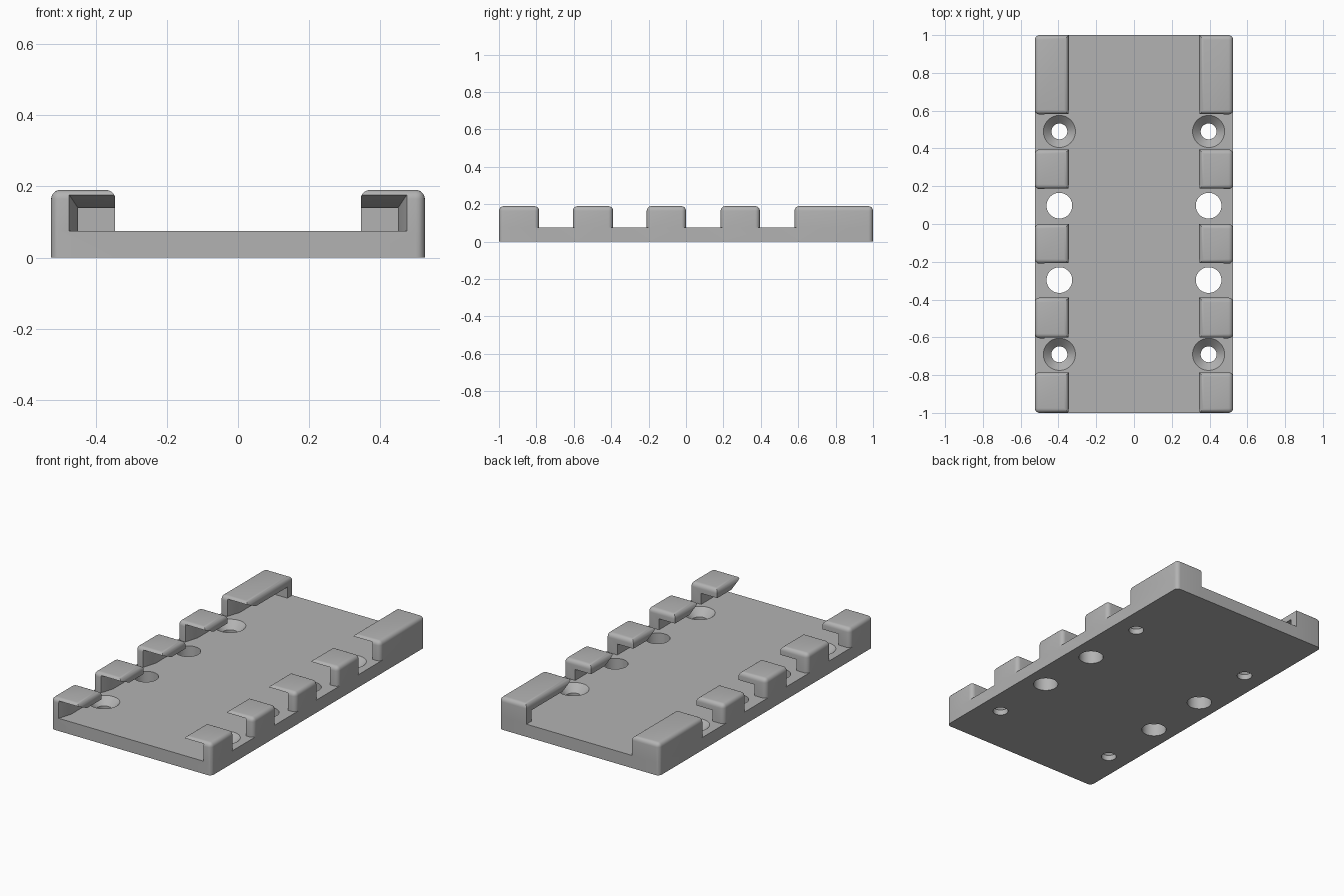
import bpy, bmesh, math

if "Cube" in bpy.data.objects:
    bpy.data.objects.remove(bpy.data.objects["Cube"])

W, FLOOR, TOP = 0.525, 0.075, 0.19      # half width, plate thickness, clip height
LIP = 0.345                             # inner edge of the clip lips
FILLET = 0.025
CLIPS = [(-1, -0.785), (-0.605, -0.39), (-0.21, 0.0), (0.185, 0.395), (0.58, 1)]

grey = bpy.data.materials.new("plastic grey")
grey.diffuse_color = (0.45, 0.45, 0.45, 1)
grey.use_nodes = True
grey.node_tree.nodes["Principled BSDF"].inputs["Base Color"].default_value = grey.diffuse_color


def to_object(name, bm):
    bmesh.ops.recalc_face_normals(bm, faces=bm.faces)
    mesh = bpy.data.meshes.new(name)
    bm.to_mesh(mesh)
    bm.free()
    ob = bpy.data.objects.new(name, mesh)
    bpy.context.collection.objects.link(ob)
    return ob


def box(name, x0, x1, y0, y1, z0, z1, keep_edge):
    """Box with rounded edges where keep_edge(midpoint, direction) holds."""
    bm = bmesh.new()
    bmesh.ops.create_cube(bm, size=1)
    for v in bm.verts:
        v.co = ((x0 + x1) / 2 + v.co.x * (x1 - x0),
                (y0 + y1) / 2 + v.co.y * (y1 - y0),
                (z0 + z1) / 2 + v.co.z * (z1 - z0))
    edges = [e for e in bm.edges
             if keep_edge((e.verts[0].co + e.verts[1].co) / 2, e.verts[1].co - e.verts[0].co)]
    bmesh.ops.bevel(bm, geom=edges, offset=FILLET, segments=5, profile=0.5, affect='EDGES')
    return to_object(name, bm)


def loft(name, rings):
    """Closed solid through matching rings of points."""
    bm = bmesh.new()
    loops = [[bm.verts.new(p) for p in ring] for ring in rings]
    n = len(loops[0])
    for a, b in zip(loops, loops[1:]):
        for i in range(n):
            bm.faces.new((a[i], a[(i + 1) % n], b[(i + 1) % n], b[i]))
    bm.faces.new(loops[0])
    bm.faces.new(loops[-1][::-1])
    return to_object(name, bm)


def combine(target, tool, operation):
    mod = target.modifiers.new("combine", 'BOOLEAN')
    mod.operation, mod.object, mod.solver = operation, tool, 'EXACT'
    bpy.context.view_layer.objects.active = target
    bpy.ops.object.modifier_apply(modifier=mod.name)
    bpy.data.objects.remove(tool)


def hole(x, y, profile):
    """Round cutter from (radius, z) pairs."""
    return loft("hole_cutter", [[(x + r * math.cos(t), y + r * math.sin(t), z)
                                 for t in (2 * math.pi * i / 48 for i in range(48))]
                                for r, z in profile])


# Base plate with rounded upright corners
tray = box("mounting_tray", -W, W, -1, 1, 0, FLOOR, lambda m, d: abs(d.z) > 0.01)

for s in (-1, 1):
    # Side clips, each with a flared lead-in on its front end
    for y0, y1 in CLIPS:
        clip = box("clip", min(s * LIP, s * W), max(s * LIP, s * W), y0, y1, 0, TOP,
                   lambda m, d: m.z > TOP - 0.001 or (abs(d.z) > 0.01 and abs(m.x) > W - 0.001))
        end = 0.955 if y1 == 1 else y1 + 0.02     # rear clips keep an end stop
        sections = [(y0 - 0.02, 0.475, 0.178), (y0, 0.475, 0.178),
                    (y0 + 0.08, 0.45, 0.14), (end, 0.45, 0.14)]
        channel = loft("channel_cutter", [[(s * 0.3, y, FLOOR), (s * x, y, FLOOR),
                                           (s * x, y, z), (s * 0.3, y, z)]
                                          for y, x, z in sections])
        combine(clip, channel, 'DIFFERENCE')
        combine(tray, clip, 'UNION')
    # Countersunk screw holes
    for y in (0.49, -0.69):
        combine(tray, hole(s * 0.395, y, [(0.042, -0.02), (0.042, 0.032),
                                          (0.085, FLOOR), (0.085, FLOOR + 0.02)]), 'DIFFERENCE')
    # Plain through holes
    for y in (0.097, -0.297):
        combine(tray, hole(s * 0.395, y, [(0.068, -0.02), (0.068, 0.1)]), 'DIFFERENCE')

tray.data.materials.clear()
tray.data.materials.append(grey)
for p in tray.data.polygons:
    p.material_index = 0
bpy.ops.object.select_all(action='DESELECT')
tray.select_set(True)
bpy.context.view_layer.objects.active = tray
bpy.ops.object.shade_smooth_by_angle(angle=math.radians(30))
